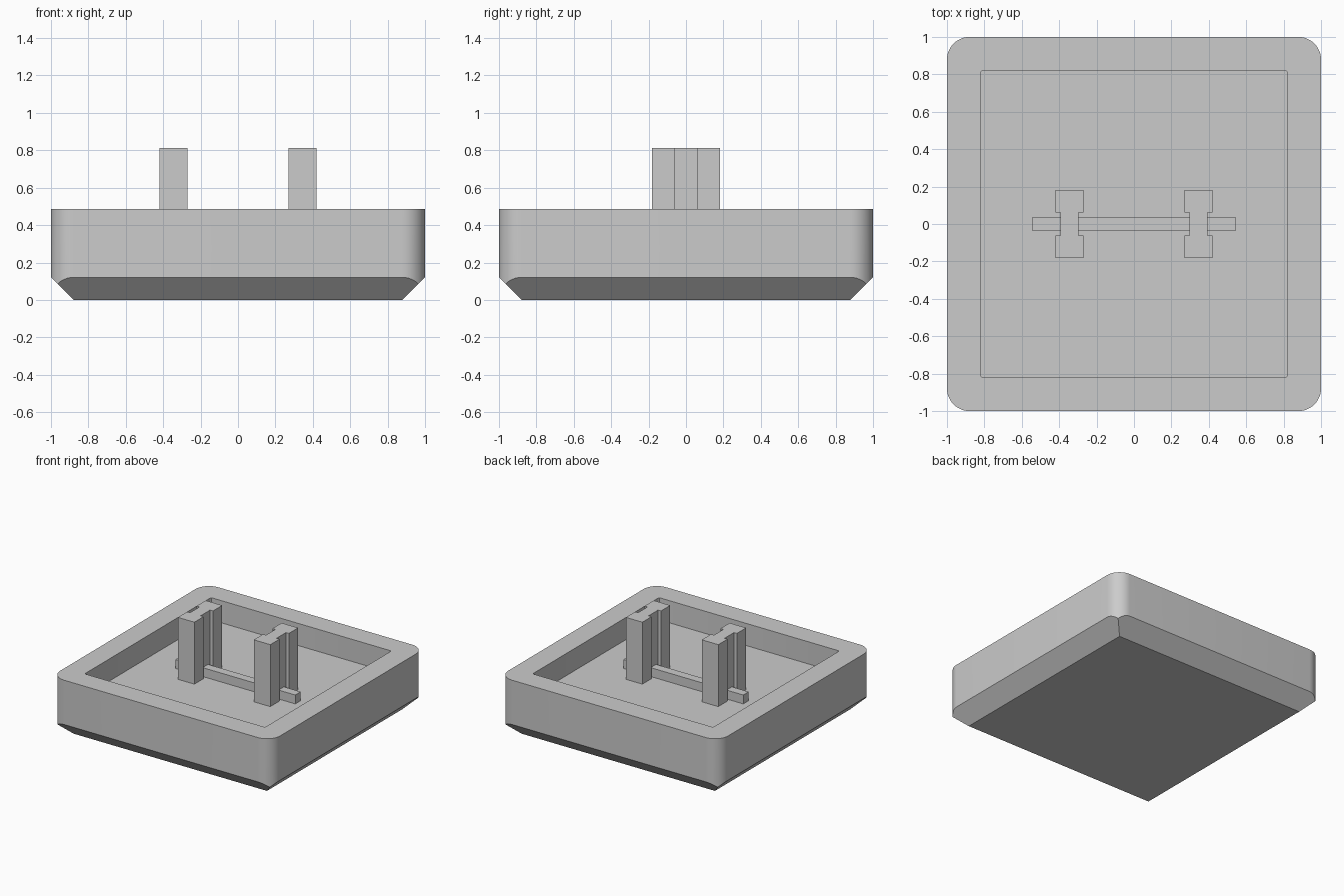
import bpy
import bmesh
import math
from mathutils import Vector

old = bpy.data.objects.get("Cube")
if old:
    bpy.data.objects.remove(old, do_unlink=True)

RIM, FLOOR, POST_TOP = 0.485, 0.303, 0.812
CHAMFER = 0.121

grey = bpy.data.materials.new("plain grey")
grey.use_nodes = True
grey.diffuse_color = (0.6, 0.6, 0.6, 1)
grey.node_tree.nodes["Principled BSDF"].inputs["Base Color"].default_value = (0.6, 0.6, 0.6, 1)


def rounded_rect(half, radius, steps):
    """Outline of a square with rounded corners."""
    points = []
    for corner in range(4):
        a0 = corner * math.pi / 2
        sx = 1 if corner in (0, 3) else -1
        sy = 1 if corner < 2 else -1
        for i in range(steps + 1):
            a = a0 + math.pi / 2 * i / steps
            points.append((sx * (half - radius) + radius * math.cos(a),
                           sy * (half - radius) + radius * math.sin(a)))
    return points


def prism(outline, z0, z1):
    """Closed bmesh made by raising an outline from z0 to z1."""
    bm = bmesh.new()
    base = bm.faces.new([bm.verts.new((x, y, z0)) for x, y in outline])
    top = bmesh.ops.extrude_face_region(bm, geom=[base], use_keep_orig=True)
    verts = [v for v in top["geom"] if isinstance(v, bmesh.types.BMVert)]
    bmesh.ops.translate(bm, verts=verts, vec=(0, 0, z1 - z0))
    bmesh.ops.recalc_face_normals(bm, faces=bm.faces)
    return bm


def add_object(name, bm):
    mesh = bpy.data.meshes.new(name)
    bm.to_mesh(mesh)
    bm.free()
    mesh.materials.append(grey)
    obj = bpy.data.objects.new(name, mesh)
    bpy.context.collection.objects.link(obj)
    return obj


# Tray body: rounded block whose lower edges are cut by four slanted planes
bm = prism(rounded_rect(1, CHAMFER, 12), 0, RIM)
for dx, dy in ((1, 0), (0, 1), (-1, 0), (0, -1)):
    cut = bmesh.ops.bisect_plane(
        bm, geom=bm.verts[:] + bm.edges[:] + bm.faces[:], dist=1e-5,
        plane_co=Vector((dx, dy, CHAMFER)), plane_no=Vector((dx, dy, -1)),
        clear_outer=True)
    rim_edges = [e for e in bm.edges if e.is_boundary]
    bmesh.ops.holes_fill(bm, edges=rim_edges, sides=0)
bmesh.ops.remove_doubles(bm, verts=bm.verts, dist=1e-4)
bmesh.ops.recalc_face_normals(bm, faces=bm.faces)
body = add_object("tray_body", bm)

# Square recess cut down into the tray
cutter = add_object("recess_cutter", prism(rounded_rect(0.82, 0.012, 3), FLOOR, RIM + 0.2))
cutter.hide_render = True
recess = body.modifiers.new("recess", "BOOLEAN")
recess.operation = "DIFFERENCE"
recess.solver = "EXACT"
recess.object = cutter
bpy.ops.object.select_all(action="DESELECT")
bpy.context.view_layer.objects.active = body
body.select_set(True)
bpy.ops.object.modifier_apply(modifier="recess")
bpy.data.objects.remove(cutter, do_unlink=True)
bpy.ops.object.shade_smooth_by_angle(angle=math.radians(30))

# Two upright posts, each with a shallow groove on both broad sides
W, N, L, G = 0.075, 0.048, 0.181, 0.061
quarter = [(W, G), (W, L), (-W, L), (-W, G), (-N, G)]
post = [(N, G)] + quarter
post += [(-x, -y) for x, y in post]
for name, cx in (("left_post", 0.345), ("right_post", -0.345)):
    add_object(name, prism([(x + cx, y) for x, y in post], FLOOR, POST_TOP))

# Low rib joining the posts along the recess floor
rib = [(-0.545, -0.035), (0.545, -0.035), (0.545, 0.035), (-0.545, 0.035)]
add_object("floor_rib", prism(rib, FLOOR, FLOOR + 0.073))
